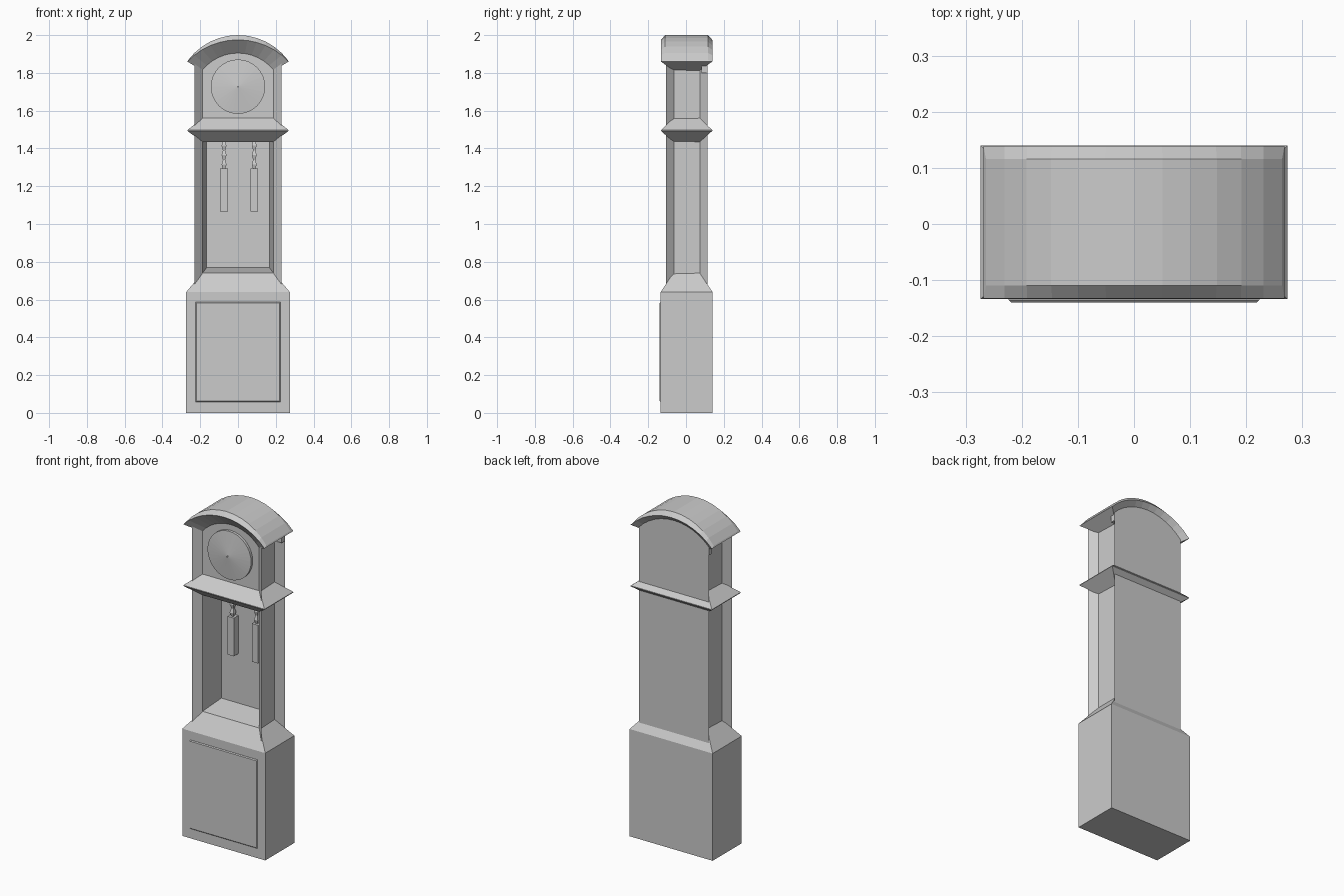
import bpy, bmesh, math

if "Cube" in bpy.data.objects:
    bpy.data.objects.remove(bpy.data.objects["Cube"])

Y0 = 0.003  # the case sits slightly back because of the raised front panel


def make(name, verts, faces):
    me = bpy.data.meshes.new(name)
    me.from_pydata([(x, y + Y0, z) for x, y, z in verts], [], faces)
    bm = bmesh.new()
    bm.from_mesh(me)
    bmesh.ops.recalc_face_normals(bm, faces=bm.faces)
    bm.to_mesh(me)
    bm.free()
    ob = bpy.data.objects.new(name, me)
    bpy.context.collection.objects.link(ob)
    return ob


def loft(name, rings):
    """Skin closed rings of equal length and cap both ends."""
    n = len(rings[0])
    faces = [(r * n + i, r * n + (i + 1) % n, (r + 1) * n + (i + 1) % n, (r + 1) * n + i)
             for r in range(len(rings) - 1) for i in range(n)]
    last = (len(rings) - 1) * n
    faces += [tuple(range(n)), tuple(range(last, last + n))]
    return make(name, [p for ring in rings for p in ring], faces)


def rect(hx, hy, z, cx=0, cy=0):
    return [(cx - hx, cy - hy, z), (cx + hx, cy - hy, z), (cx + hx, cy + hy, z), (cx - hx, cy + hy, z)]


def prism(name, half, z0, z1):
    """Extrude a plan given by its right half, mirrored in x."""
    plan = half + [(-x, y) for x, y in reversed(half)]
    return loft(name, [[(x, y, z) for x, y in plan] for z in (z0, z1)])


def arc(half, z_end, z_top, y, n=12):
    rise = z_top - z_end
    r = (half * half + rise * rise) / (2 * rise)
    a = math.asin(half / r)
    return [(r * math.sin(t), y, z_top - r + r * math.cos(t))
            for t in (-a + 2 * a * i / n for i in range(n + 1))]


# Plinth with sloping shoulder
loft("base", [rect(.274, .137, 0), rect(.274, .137, .64), rect(.19, .07, .74)])

# Raised front panel on the plinth
pan = lambda hx, z0, z1, y: [(-hx, y, z0), (hx, y, z0), (hx, y, z1), (-hx, y, z1)]
loft("base_panel", [pan(.224, .058, .587, -.13), pan(.224, .058, .587, -.138),
                    pan(.219, .063, .582, -.143)])

# Trunk: open-fronted case with flared corner fins
corner = [(.187, -.07), (.23, -.11), (.193, -.067), (.19, .07), (.23, .11)]
prism("trunk", [(.166, .077)] + corner, .66, 1.47)
loft("trunk_floor", [[(-.19, -.07, .70), (.19, -.07, .70), (.17, .08, .70), (-.17, .08, .70)],
                     [(-.187, -.07, .741), (.187, -.07, .741), (.166, .08, .77), (-.166, .08, .77)]])

# Moulding between trunk and hood
loft("waist_moulding", [rect(.19, .07, 1.435), rect(.268, .136, 1.493),
                        rect(.268, .136, 1.497), rect(.19, .07, 1.56)])

# Hood: lower case, arched core and arched back board
prism("hood", corner, 1.52, 1.85)


def arched(name, half, z_end, z_top, y0, y1):
    loft(name, [[(-half, y, 1.8)] + arc(half, z_end, z_top, y) + [(half, y, 1.8)] for y in (y0, y1)])


arched("hood_core", .19, 1.815, 1.905, -.07, .07)
arched("hood_back", .23, 1.85, 1.95, .08, .11)

# Arched roof moulding
spec = [(.19, 1.813, 1.905, .07), (.268, 1.86, 1.975, .136), (.264, 1.868, 2.0, .113)]
spec_all = [(h, a, b, -y) for h, a, b, y in spec] + list(reversed(spec))
strips = [arc(*s) for s in spec_all]
loft_n = len(strips[0])
verts = [p for s in strips for p in s]
faces = [(r * loft_n + i, r * loft_n + i + 1, ((r + 1) % 6) * loft_n + i + 1, ((r + 1) % 6) * loft_n + i)
         for r in range(6) for i in range(loft_n - 1)]
for e in (0, loft_n - 1):
    v = [r * loft_n + e for r in range(6)]
    faces += [(v[0], v[1], v[4], v[5]), (v[1], v[2], v[3], v[4])]
make("roof", verts, faces)

# Dial: shallow cone on a short rim, with centre pin
circ = lambda r, y, n=32: [(r * math.cos(2 * math.pi * i / n), y, 1.727 + r * math.sin(2 * math.pi * i / n))
                           for i in range(n)]
loft("dial", [circ(.144, -.06), circ(.144, -.085), circ(.07, -.093), circ(.006, -.1)])
loft("dial_pin", [circ(.004, -.095, 8), circ(.004, -.108, 8)])

# Hanging weights on link chains
for side, x in (("left", -.074), ("right", .086)):
    loft("weight_" + side, [rect(.021, .021, z, x, .055) for z in (1.065, 1.293)])
    loft("chain_" + side, [rect(*((.013, .013) if i % 2 else (.006, .006)), 1.29 + i * .025, x, .055)
                           for i in range(8)])
